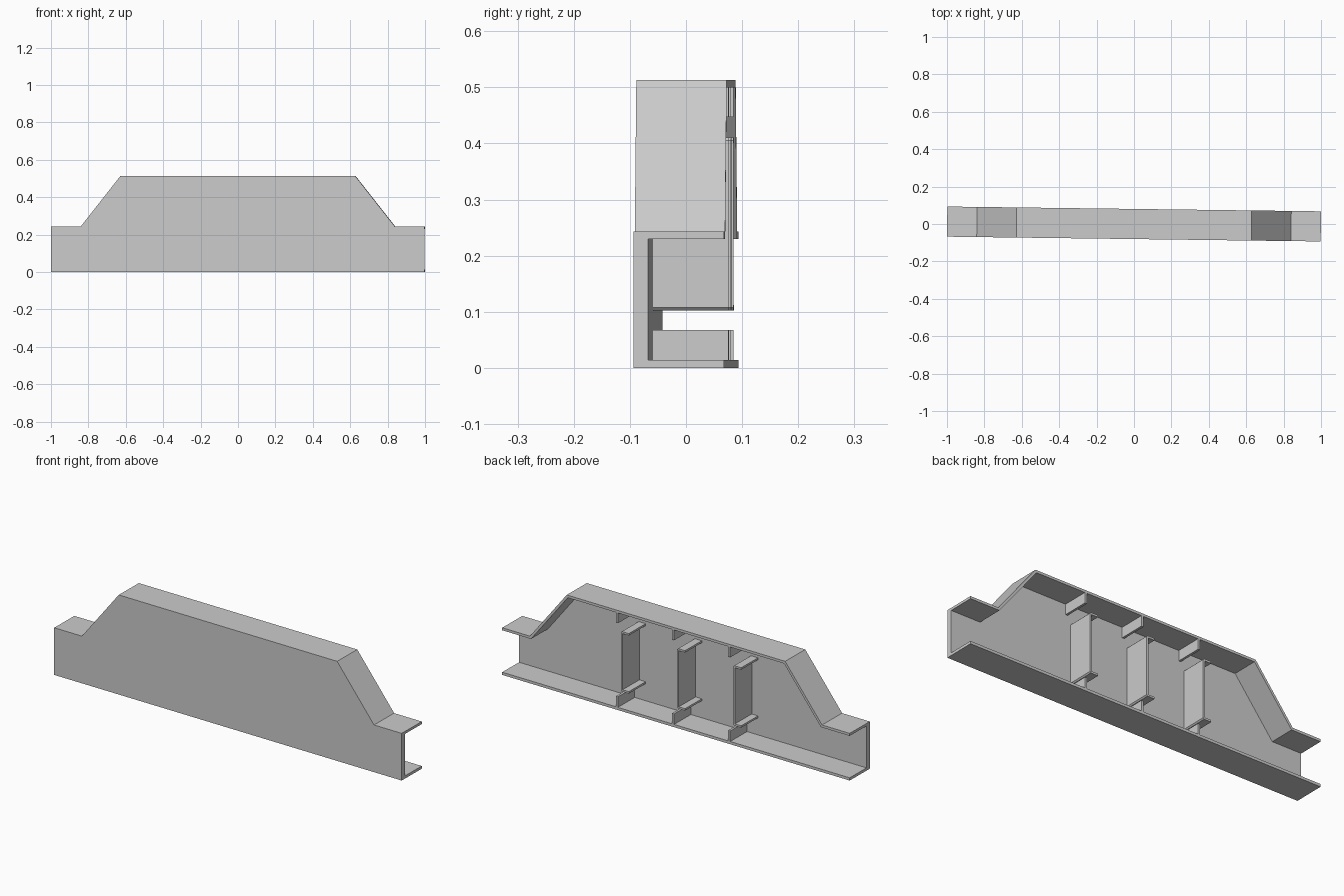
import bpy, bmesh, math
from mathutils import Matrix, Vector

cube = bpy.data.objects.get("Cube")
if cube:
    bpy.data.objects.remove(cube, do_unlink=True)

grey = bpy.data.materials.new("steel grey")
grey.use_nodes = True
COLOUR = (0.6, 0.6, 0.6, 1)
grey.diffuse_color = COLOUR
grey.node_tree.nodes["Principled BSDF"].inputs["Base Color"].default_value = COLOUR

YAW = Matrix.Rotation(-0.0128, 4, 'Z')   # the whole beam stands slightly turned
FRONT, WEB_BACK, BACK = -0.0805, -0.0545, 0.0805
HEIGHT, SHOULDER, T = 0.513, 0.243, 0.013


def extrude_profile(name, profile, y0, y1):
    """Extrude an (x, z) outline from y0 to y1."""
    bm = bmesh.new()
    face = bm.faces.new([bm.verts.new((x, y0, z)) for x, z in profile])
    out = bmesh.ops.extrude_face_region(bm, geom=[face])
    moved = [v for v in out["geom"] if isinstance(v, bmesh.types.BMVert)]
    bmesh.ops.translate(bm, vec=Vector((0, y1 - y0, 0)), verts=moved)
    bmesh.ops.recalc_face_normals(bm, faces=bm.faces)
    bm.transform(YAW)
    mesh = bpy.data.meshes.new(name)
    bm.to_mesh(mesh)
    bm.free()
    mesh.materials.append(grey)
    obj = bpy.data.objects.new(name, mesh)
    bpy.context.collection.objects.link(obj)
    return obj


def rect(x0, x1, z0, z1):
    return [(x0, z0), (x1, z0), (x1, z1), (x0, z1)]


# Raised upper outline, mirrored about x = 0
right_half = [(0.628, HEIGHT), (0.84, SHOULDER), (0.999, SHOULDER)]
upper = [(-x, z) for x, z in reversed(right_half)] + right_half

# Front web plate
extrude_profile("web_plate", [(0.999, 0), (-0.999, 0)] + upper, FRONT, WEB_BACK)

# Top flange follows the outline with mitred bends
miter = T * math.tan(math.atan2(HEIGHT - SHOULDER, 0.212) / 2)
under = [(x - math.copysign(miter, x) if abs(x) < 0.9 else x, z - T) for x, z in upper]
extrude_profile("top_flange", upper + under[::-1], WEB_BACK, BACK)

# Bottom flange
extrude_profile("bottom_flange", rect(-0.999, 0.999, 0, 0.014), WEB_BACK, BACK)

# Three stiffener sets: channel in the middle, short plates above and below
LOW, HIGH, WALL, DEPTH, CHAMFER = 0.102, 0.411, 0.01, 0.046, 0.006
for i, x in enumerate((0.346, 0.023, -0.3), 1):
    extrude_profile(f"lower_plate_{i}", rect(x - 0.012, x, 0.014, 0.068), WEB_BACK, BACK)
    extrude_profile(f"upper_plate_{i}", rect(x - 0.012, x, 0.447, HEIGHT - T), WEB_BACK, BACK)
    c = x - 0.029
    lower = [(c - WALL, LOW + WALL), (c - DEPTH, LOW + WALL), (c - DEPTH, LOW),
             (c - CHAMFER, LOW), (c, LOW + CHAMFER)]
    channel = lower + [(px, LOW + HIGH - pz) for px, pz in reversed(lower)]
    extrude_profile(f"stiffener_channel_{i}", channel, WEB_BACK, BACK)
